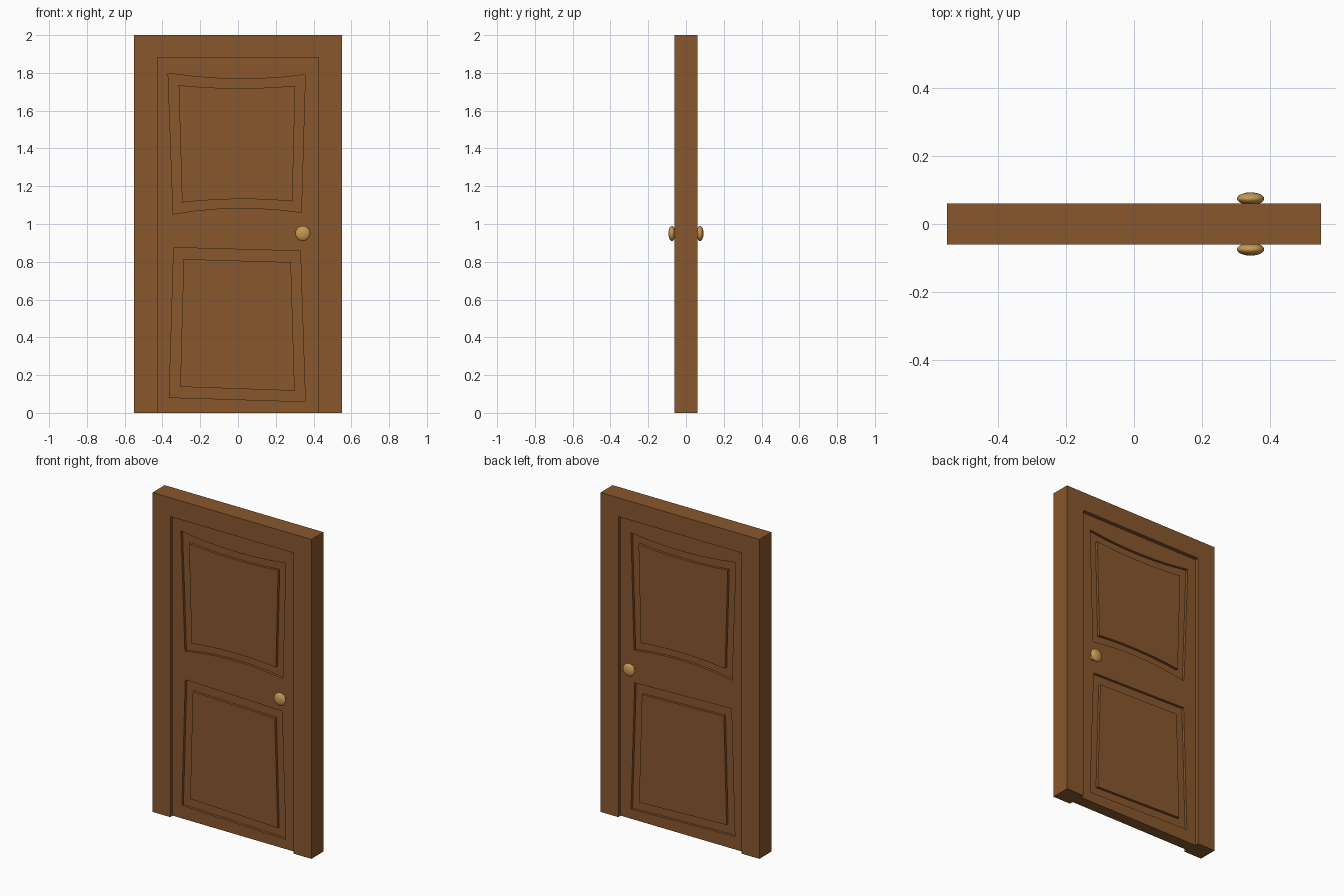
import bpy, bmesh
from mathutils import Matrix

if "Cube" in bpy.data.objects:
    bpy.data.objects.remove(bpy.data.objects["Cube"])


def material(name, rgb):
    m = bpy.data.materials.new(name)
    m.diffuse_color = (*rgb, 1)
    m.use_nodes = True
    m.node_tree.nodes["Principled BSDF"].inputs["Base Color"].default_value = m.diffuse_color
    return m


wood = material("brown_wood", (0.25, 0.095, 0.026))
brass = material("brass", (0.58, 0.32, 0.09))


def plate(name, outlines, half_depth):
    """Filled outlines (inner ones become holes), extruded both ways along y."""
    cu = bpy.data.curves.new(name, 'CURVE')
    cu.dimensions = '2D'
    cu.fill_mode = 'BOTH'
    cu.extrude = half_depth
    for pts in outlines:
        sp = cu.splines.new('POLY')
        sp.points.add(len(pts) - 1)
        for p, (x, z) in zip(sp.points, pts):
            p.co = (x, z, 0, 1)
        sp.use_cyclic_u = True
    tmp = bpy.data.objects.new(name + "_curve", cu)
    bpy.context.collection.objects.link(tmp)
    deps = bpy.context.evaluated_depsgraph_get()
    me = bpy.data.meshes.new_from_object(tmp.evaluated_get(deps))
    bpy.data.objects.remove(tmp)
    bm = bmesh.new()
    bm.from_mesh(me)
    bmesh.ops.remove_doubles(bm, verts=bm.verts, dist=1e-5)
    bmesh.ops.rotate(bm, verts=bm.verts, matrix=Matrix.Rotation(1.5707963, 3, 'X'))
    bmesh.ops.recalc_face_normals(bm, faces=bm.faces)
    for f in bm.faces:
        f.smooth = False
    bm.to_mesh(me)
    bm.free()
    me.name = name
    me.materials.clear()
    me.materials.append(wood)
    ob = bpy.data.objects.new(name, me)
    bpy.context.collection.objects.link(ob)
    return ob


def bowed(tl, tr, br, bl, top=0.0, bottom=0.0, n=6):
    """Four-cornered outline whose top and bottom edges bow by the given amounts."""
    pts = []
    for a, b, bow in ((tl, tr, top), (br, bl, bottom)):
        for i in range(n + 1):
            t = i / n
            pts.append((a[0] + (b[0] - a[0]) * t,
                        a[1] + (b[1] - a[1]) * t + bow * 4 * t * (1 - t)))
    return pts


# Door frame
W, H, OW, OH = 0.55, 2.0, 0.427, 1.882
plate("door_frame", [[(-W, 0), (-W, H), (W, H), (W, 0),
                      (OW, 0), (OW, OH), (-OW, OH), (-OW, 0)]], 0.06)

# Panel outlines: outer edge and raised field of each
upper = [bowed((-.37, 1.798), (.356, 1.79), (.335, 1.061), (-.343, 1.053), -.026, .028),
         bowed((-.314, 1.735), (.303, 1.732), (.288, 1.12), (-.296, 1.114), -.015, .015)]
lower = [bowed((-.34, .875), (.33, .857), (.356, .06), (-.364, .082)),
         bowed((-.288, .814), (.28, .798), (.30, .117), (-.306, .138))]

# Door leaf with grooves cut round the panels, then the groove floors
LEAF = 0.036
leaf = [(-OW, 0), (-OW, OH), (OW, OH), (OW, 0)]
plate("door_leaf", [leaf, upper[0], lower[0]], LEAF)
for name, panel in (("upper", upper), ("lower", lower)):
    plate(name + "_groove_floor", panel, LEAF - 0.016)
    plate(name + "_raised_panel", [panel[1]], LEAF)

# Knobs and their stems, front and back
for side, s in (("front", -1), ("back", 1)):
    bpy.ops.mesh.primitive_uv_sphere_add(segments=32, ring_count=16, radius=1,
                                         location=(0.343, s * 0.0745, 0.95))
    knob = bpy.context.object
    knob.name = side + "_knob"
    knob.scale = (0.04, 0.0185, 0.04)
    bpy.ops.object.shade_smooth()
    knob.data.materials.append(brass)
    bpy.ops.mesh.primitive_cylinder_add(vertices=24, radius=0.016, depth=0.04,
                                        location=(0.343, s * 0.052, 0.95),
                                        rotation=(1.5707963, 0, 0))
    stem = bpy.context.object
    stem.name = side + "_knob_stem"
    bpy.ops.object.shade_smooth_by_angle()
    stem.data.materials.append(brass)
